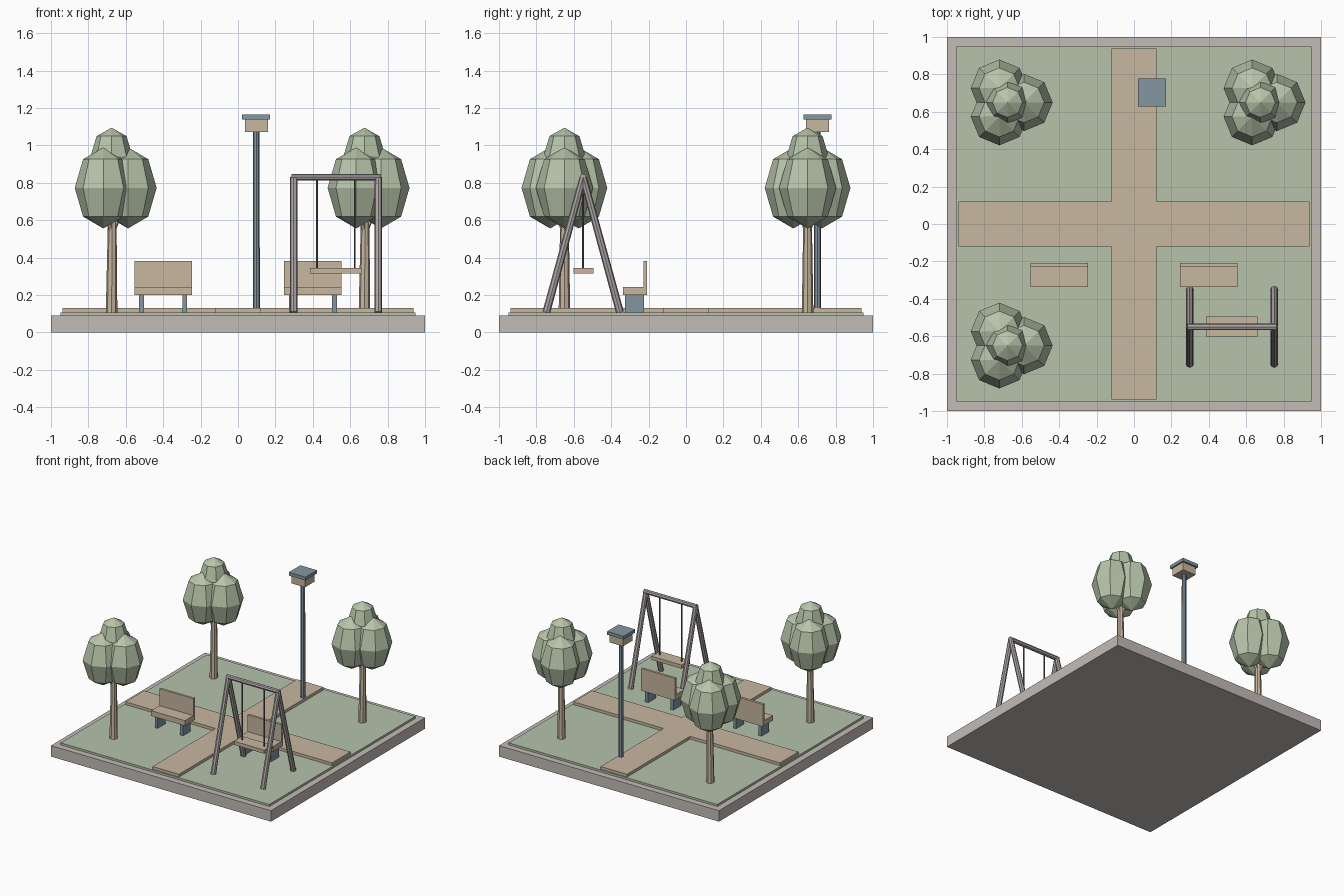
import bpy, bmesh, math
from mathutils import Vector

if "Cube" in bpy.data.objects:
    bpy.data.objects.remove(bpy.data.objects["Cube"])


def mat(name, rgb):
    m = bpy.data.materials.new(name)
    m.diffuse_color = (*[(c / 255) ** 2.2 for c in rgb], 1)
    m.use_nodes = True
    m.node_tree.nodes["Principled BSDF"].inputs["Base Color"].default_value = m.diffuse_color
    return m


STONE = mat("stone grey", (194, 187, 182))
GRASS = mat("grass green", (180, 193, 170))
LEAF = mat("leaf green", (181, 195, 168))
TAN = mat("path tan", (198, 182, 158))
WOOD = mat("wood tan", (198, 182, 158))
SLATE = mat("slate blue", (131, 149, 160))
STEEL = mat("steel grey", (172, 165, 164))
ROPE = mat("rope grey", (110, 108, 110))


def finish(name, bm, material):
    bmesh.ops.recalc_face_normals(bm, faces=bm.faces)
    me = bpy.data.meshes.new(name)
    bm.to_mesh(me)
    bm.free()
    me.materials.append(material)
    ob = bpy.data.objects.new(name, me)
    bpy.context.collection.objects.link(ob)
    return ob


def box(name, x0, x1, y0, y1, z0, z1, material):
    bm = bmesh.new()
    bmesh.ops.create_cube(bm, size=1)
    for v in bm.verts:
        v.co = (x1 if v.co.x > 0 else x0, y1 if v.co.y > 0 else y0, z1 if v.co.z > 0 else z0)
    return finish(name, bm, material)


def rod(name, a, b, r0, r1, material, sides=8):
    a, b = Vector(a), Vector(b)
    d = b - a
    bm = bmesh.new()
    bmesh.ops.create_cone(bm, cap_ends=True, segments=sides, radius1=r0, radius2=r1, depth=d.length)
    ob = finish(name, bm, material)
    ob.location = (a + b) / 2
    ob.rotation_mode = 'QUATERNION'
    ob.rotation_quaternion = d.to_track_quat('Z', 'Y')
    return ob


def blob(name, c, r, h):
    bm = bmesh.new()
    bmesh.ops.create_uvsphere(bm, u_segments=8, v_segments=4, radius=1)
    bmesh.ops.scale(bm, vec=(r, r, h), verts=bm.verts)
    finish(name, bm, LEAF).location = c


G = 0.107  # lawn height

# ground slab and lawn
box("base_slab", -1, 1, -1, 1, 0, 0.09, STONE)
box("lawn", -0.948, 0.948, -0.948, 0.948, 0.09, G, GRASS)

# cross-shaped path
w, e = 0.12, 0.938
outline = [(-w, -e), (w, -e), (w, -w), (e, -w), (e, w), (w, w),
           (w, e), (-w, e), (-w, w), (-e, w), (-e, -w), (-w, -w)]
bm = bmesh.new()
face = bm.faces.new([bm.verts.new((x, y, G)) for x, y in outline])
ext = bmesh.ops.extrude_face_region(bm, geom=[face], use_keep_orig=True)
for v in ext["geom"]:
    if isinstance(v, bmesh.types.BMVert):
        v.co.z = 0.13
finish("path", bm, TAN)

# trees: trunk, three branches, three leaf clumps and a crown
for tx, ty in [(-0.676, 0.65), (0.676, 0.65), (-0.676, -0.65)]:
    rod("trunk", (tx, ty, G), (tx + 0.004, ty, 0.66), 0.031, 0.022, WOOD)
    for i in range(3):
        a = i * math.tau / 3
        dx, dy = 0.088 * math.cos(a), 0.088 * math.sin(a)
        rod("branch", (tx, ty, 0.52), (tx + dx * 0.8, ty + dy * 0.8, 0.70), 0.013, 0.01, WOOD, 6)
        blob("leaf_clump", (tx + dx, ty + dy, 0.773), 0.153, 0.217)
    blob("leaf_crown", (tx, ty, 0.94), 0.113, 0.155)

# benches
for cx in (-0.4, 0.4):
    box("bench_seat", cx - 0.153, cx + 0.153, -0.337, -0.208, 0.20, 0.243, WOOD)
    box("bench_back", cx - 0.153, cx + 0.153, -0.228, -0.208, 0.243, 0.382, WOOD)
    for s in (-1, 1):
        lx = cx + s * 0.115
        box("bench_leg", lx - 0.013, lx + 0.013, -0.326, -0.225, G, 0.20, SLATE)

# lamp post
rod("lamp_pole", (0.098, 0.703, G), (0.098, 0.703, 1.08), 0.019, 0.017, SLATE)
box("lamp_head", 0.037, 0.16, 0.642, 0.765, 1.073, 1.138, WOOD)
box("lamp_cap", 0.022, 0.172, 0.629, 0.779, 1.138, 1.165, SLATE)

# swing: A-frames, beam, ropes and seat
for x in (0.298, 0.75):
    for s in (-1, 1):
        rod("swing_leg", (x, -0.55 + s * 0.197, G), (x, -0.55, 0.83), 0.021, 0.019, STEEL)
rod("swing_beam", (0.285, -0.55, 0.83), (0.763, -0.55, 0.83), 0.018, 0.018, STEEL)
for x in (0.4225, 0.6235):
    rod("swing_rope", (x, -0.55, 0.34), (x, -0.55, 0.825), 0.005, 0.005, ROPE, 6)
box("swing_seat", 0.385, 0.66, -0.602, -0.494, 0.315, 0.345, WOOD)
